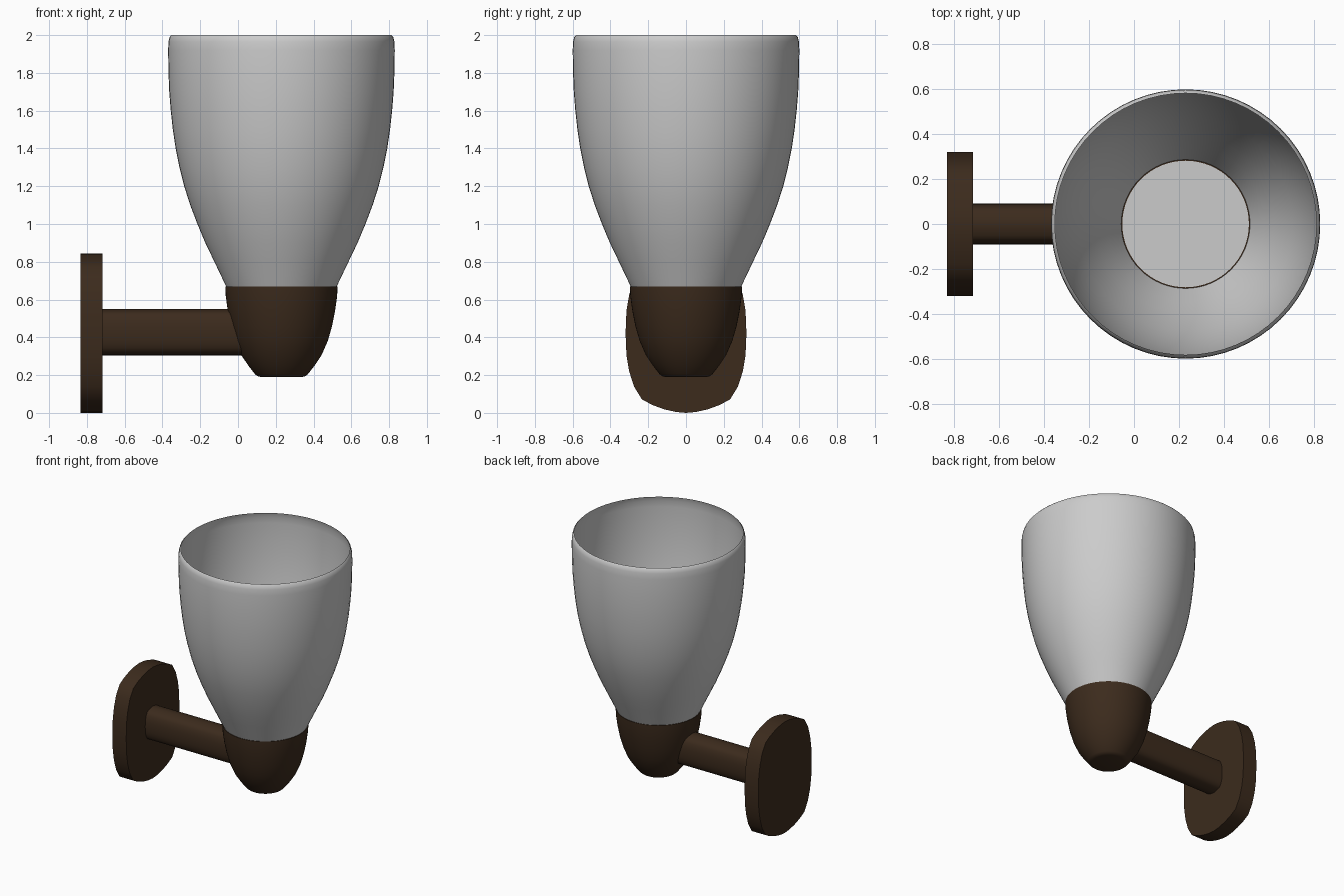
import bpy, bmesh, math

if "Cube" in bpy.data.objects:
    bpy.data.objects.remove(bpy.data.objects["Cube"])

AXIS_X = 0.23
SEG = 64

brown = bpy.data.materials.new("dark_brown")
brown.diffuse_color = (0.045, 0.024, 0.012, 1)
brown.use_nodes = True
brown.node_tree.nodes["Principled BSDF"].inputs["Base Color"].default_value = brown.diffuse_color


def finish(name, bm, mat=None, recalc=True):
    if recalc:
        bmesh.ops.recalc_face_normals(bm, faces=bm.faces)
    me = bpy.data.meshes.new(name)
    bm.to_mesh(me)
    bm.free()
    ob = bpy.data.objects.new(name, me)
    bpy.context.collection.objects.link(ob)
    if mat:
        me.materials.append(mat)
    bpy.ops.object.select_all(action='DESELECT')
    ob.select_set(True)
    bpy.context.view_layer.objects.active = ob
    bpy.ops.object.shade_smooth_by_angle(angle=math.radians(35))
    return ob


def lathe(name, profile, mat=None):
    """Revolve (radius, z) points around the vertical lamp axis."""
    bm = bmesh.new()
    vs = [bm.verts.new((AXIS_X + r, 0, z)) for r, z in profile]
    es = [bm.edges.new(p) for p in zip(vs, vs[1:])]
    bmesh.ops.spin(bm, geom=vs + es, cent=(AXIS_X, 0, 0), axis=(0, 0, 1),
                   angle=math.tau, steps=SEG, use_duplicate=False)
    bmesh.ops.remove_doubles(bm, verts=bm.verts, dist=1e-5)
    return finish(name, bm, mat)


def barrel_bar(name, x0, x1, half_w, half_h, zc, mat):
    """Extrude a bulged, blunt-ended outline along x."""
    quarter = [(1, 0), (0.985, 0.28), (0.94, 0.48), (0.86, 0.67), (0.73, 0.83),
               (0.56, 0.90), (0.36, 0.955), (0.17, 0.988)]
    top = quarter + [(0, 1)] + [(-y, z) for y, z in quarter[::-1]]
    outline = top + [(y, -z) for y, z in top[-2:0:-1]]
    bm = bmesh.new()
    face = bm.faces.new([bm.verts.new((x0, y * half_w, zc + z * half_h))
                         for y, z in outline])
    ext = bmesh.ops.extrude_face_region(bm, geom=[face], use_keep_orig=True)
    moved = [g for g in ext["geom"] if isinstance(g, bmesh.types.BMVert)]
    bmesh.ops.translate(bm, verts=moved, vec=(x1 - x0, 0, 0))
    return finish(name, bm, mat)


# Glass shade: thin open bell, outer wall then inner wall
outer = [(0.293, 0.67), (0.355, 0.80), (0.403, 0.90), (0.445, 1.0), (0.483, 1.1),
         (0.515, 1.2), (0.540, 1.3), (0.560, 1.4), (0.575, 1.5), (0.586, 1.6),
         (0.594, 1.7), (0.598, 1.8), (0.60, 1.92), (0.598, 1.965),
         (0.592, 1.99), (0.583, 2.0)]
inner = [(r - 0.006, z) for r, z in outer[-2::-1]]
lathe("glass_shade", outer + inner)

# Pale disc closing the bottom of the shade
lathe("shade_floor", [(0, 0.674), (0.282, 0.674), (0.282, 0.66), (0, 0.66)])

# Holder cup under the shade
lathe("holder_cup", [(0, 0.67), (0.297, 0.67), (0.295, 0.62), (0.284, 0.54),
                     (0.268, 0.46), (0.245, 0.38), (0.212, 0.305),
                     (0.175, 0.25), (0.14, 0.205), (0.128, 0.195),
                     (0.11, 0.19), (0, 0.19)], brown)

# Wall plate and the arm that shares its outline
barrel_bar("wall_plate", -0.833, -0.717, 0.32, 0.4225, 0.4225, brown)
barrel_bar("arm", -0.72, 0.11, 0.091, 0.122, 0.427, brown)
